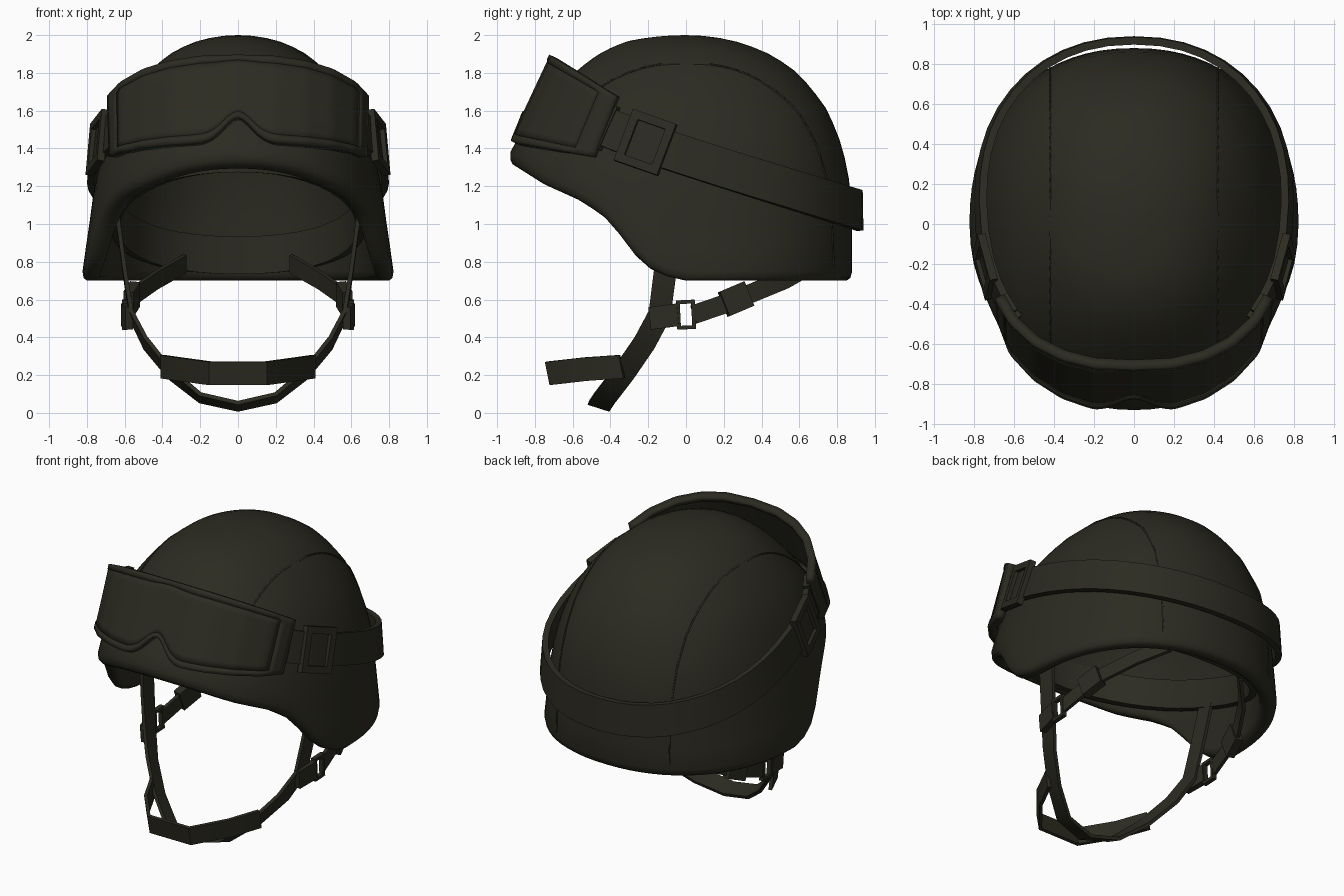
import bpy, bmesh, math
from mathutils import Vector as V

if "Cube" in bpy.data.objects:
    bpy.data.objects.remove(bpy.data.objects["Cube"])

def material(name, col):
    m = bpy.data.materials.new(name)
    m.diffuse_color = (*col, 1)
    m.use_nodes = True
    m.node_tree.nodes["Principled BSDF"].inputs["Base Color"].default_value = m.diffuse_color
    return m

OLIVE = material("dark_olive", (0.025, 0.024, 0.0155))

def finish(name, bm, angle=40, recalc=True):
    if recalc:
        bmesh.ops.recalc_face_normals(bm, faces=bm.faces)
    me = bpy.data.meshes.new(name)
    bm.to_mesh(me)
    bm.free()
    ob = bpy.data.objects.new(name, me)
    bpy.context.collection.objects.link(ob)
    me.materials.append(OLIVE)
    bpy.ops.object.select_all(action='DESELECT')
    ob.select_set(True)
    bpy.context.view_layer.objects.active = ob
    bpy.ops.object.shade_smooth_by_angle(angle=math.radians(angle))
    return ob

def interp(rows, t):
    """Linear lookup: rows of (key, values...) with rising keys."""
    if t <= rows[0][0]:
        return rows[0][1:]
    for a, b in zip(rows, rows[1:]):
        if t <= b[0]:
            k = (t - a[0]) / (b[0] - a[0])
            return [p + (q - p) * k for p, q in zip(a[1:], b[1:])]
    return rows[-1][1:]

# Helmet outline: height -> half width, front reach, back reach
PROFILE = [(2, 0, 0, 0), (1.97, .21, .30, .25), (1.9, .36, .46, .44), (1.8, .475, .59, .59),
           (1.6, .625, .78, .75), (1.4, .71, .925, .83), (1.2, .76, .975, .87),
           (1, .787, .98, .88), (.7, .83, .98, .88)]
ROWS = [(math.sqrt(2 - z), *r) for z, *r in PROFILE]
# Lower rim height along y
RIM = [(-.94, 1.33), (-.75, 1.21), (-.55, 1.12), (-.42, 1.03), (-.33, .92),
       (-.25, .81), (-.15, .735), (0, .70), (.9, .70)]
P = 2 / 2.2

def shell(th, z, off=0.0):
    rx, yf, yb = [max(0, r + off) for r in interp(ROWS, math.sqrt(max(0, 2 - z)))]
    c, s = math.cos(th), math.sin(th)
    return V((math.copysign(abs(c) ** P, c) * rx,
              math.copysign(abs(s) ** P, s) * (yb if s > 0 else yf), z))

def rim_point(th, lift, off):
    z = 1.0
    for _ in range(12):
        z = 0.5 * (z + interp(RIM, shell(th, z, off).y)[0])
    return shell(th, z + lift, off)

# Helmet shell: outer skin, rounded lip and inner skin in one loft
N, L = 72, 18
bm = bmesh.new()
rings = []
for i in range(N):
    th = 2 * math.pi * i / N
    col = []
    w = math.sqrt(2 - rim_point(th, .05, 0).z)
    for k in range(1, L + 1):
        col.append(shell(th, 2 - (w * k / L) ** 2))
    for lift, off in ((.015, -.01), (0, -.03), (0, -.07), (.02, -.095)):
        col.append(rim_point(th, lift, off))
    z0 = col[-1].z + .03
    for k in range(9):
        z = z0 + (1.99 - z0) * math.sin(k / 8 * math.pi / 2)
        p = shell(th, z, -.1)
        col.append(V((p.x, p.y, min(z, 1.93))))
    rings.append([bm.verts.new(p) for p in col])
top = bm.verts.new((0, 0, 2))
inner = bm.verts.new((0, 0, 1.93))
for i in range(N):
    a, b = rings[i], rings[(i + 1) % N]
    bm.faces.new((top, a[0], b[0]))
    for j in range(len(a) - 1):
        bm.faces.new((a[j], a[j + 1], b[j + 1], b[j]))
    bm.faces.new((inner, b[-1], a[-1]))
finish("helmet_shell", bm, 60)

def ribbon(name, pts, wdirs, width, thick, closed=False):
    """Flat strap along pts; wdirs give the direction of its width."""
    bm = bmesh.new()
    n, secs = len(pts), []
    pts = [V(p) for p in pts]
    for i, p in enumerate(pts):
        a = pts[(i - 1) % n] if closed or i else p
        b = pts[(i + 1) % n] if closed or i < n - 1 else p
        w = V(wdirs[i] if isinstance(wdirs, list) else wdirs).normalized()
        nrm = (b - a).cross(w).normalized()
        secs.append([bm.verts.new(p + w * width / 2 * sw + nrm * thick / 2 * st)
                     for sw, st in ((-1, -1), (1, -1), (1, 1), (-1, 1))])
    for i in range(n if closed else n - 1):
        a, b = secs[i], secs[(i + 1) % n]
        for k in range(4):
            bm.faces.new((a[k], a[(k + 1) % 4], b[(k + 1) % 4], b[k]))
    if not closed:
        bm.faces.new(secs[0])
        bm.faces.new(secs[-1])
    return finish(name, bm)

def frame(name, c, u, v, w, h, bar, t):
    """Open rectangular buckle made of four bars."""
    bm = bmesh.new()
    c, u, v = V(c), V(u).normalized(), V(v).normalized()
    nrm = u.cross(v).normalized()
    v = nrm.cross(u)
    loops = []
    for dw, dt in ((0, -1), (0, 1), (bar, 1), (bar, -1)):
        loops.append([bm.verts.new(c + u * su * (w / 2 - dw) + v * sv * (h / 2 - dw) + nrm * dt * t / 2)
                      for su, sv in ((-1, -1), (1, -1), (1, 1), (-1, 1))])
    for a, b in zip(loops, loops[1:] + loops[:1]):
        for k in range(4):
            bm.faces.new((a[k], a[(k + 1) % 4], b[(k + 1) % 4], b[k]))
    return finish(name, bm, 30)

# Inner headband, tilted up toward the front
ths = [2 * math.pi * i / 40 for i in range(40)]
ribbon("inner_headband", [shell(t, 1.09 - .29 * shell(t, 1).y, -.125) for t in ths],
       (0, 0, 1), .2, .045, True)

# Goggle strap around the back of the helmet
def strap_at(t, off):
    z = 1.36 - .335 * shell(t, 1.25).y
    up = shell(t, z + .1) - shell(t, z - .1)
    return shell(t, z, off), V((up.x * .45, up.y * .45, up.z))
ths = [math.radians(-32 + 244 * i / 32) for i in range(33)]
data = [strap_at(t, .042) for t in ths]
ribbon("goggle_strap", [d[0] for d in data], [d[1] for d in data], .215, .038)

# Strap sliders and clips on both sides
for s, side in ((1, "right"), (-1, "left")):
    for part, deg, w, h, off, bar in (("strap_slider", -11, .25, .29, .06, .045),
                                      ("strap_clip", -28, .1, .25, .045, .03)):
        t = math.radians(deg)
        p, up = strap_at(t, off)
        along = strap_at(t + .1, off)[0] - strap_at(t - .1, off)[0]
        m = V((s, 1, 1))
        frame(f"{part}_{side}", p * m, along * m, up * m, w, h, bar, .04)

# Goggles: curved sheet between a top and a bottom edge
TOP = [(0, 0, -.72), (.25, .2, -.71), (.45, .36, -.67), (.65, .5, -.6), (.85, .62, -.49), (1, .69, -.37)]
BOT = [(0, 0, -.935), (.25, .2, -.925), (.45, .36, -.87), (.65, .5, -.78), (.85, .62, -.65), (1, .68, -.49)]

def goggle(u, v):
    sg = -1 if u < 0 else 1
    x, y = interp(TOP, abs(u))
    a = V((x * sg, y, 1.895 - (y + .72) * .62))
    x, y = interp(BOT, abs(u))
    b = V((x * sg, y, 1.435 - (y + .93) * .18))
    k = .29 * math.exp(-(x / .105) ** 2)
    b = b.lerp(a, k)
    return b.lerp(a, v)

def goggle_part(name, keep, thick, offset):
    nu, nv = 60, 12
    bm = bmesh.new()
    g = [[bm.verts.new(goggle(2 * i / nu - 1, j / nv)) for j in range(nv + 1)] for i in range(nu + 1)]
    for i in range(nu):
        for j in range(nv):
            border = i < 3 or i >= nu - 3 or j < 1 or j >= nv - 1
            if border == keep:
                bm.faces.new((g[i][j], g[i + 1][j], g[i + 1][j + 1], g[i][j + 1]))
    bmesh.ops.delete(bm, geom=[v for v in bm.verts if not v.link_faces], context='VERTS')
    ob = finish(name, bm, 40, False)
    md = ob.modifiers.new("thickness", 'SOLIDIFY')
    md.thickness, md.offset = thick, offset
    return ob

goggle_part("goggle_frame", True, .05, -.8)
goggle_part("goggle_lens", False, .015, -1)

# Chin strap: one loop under the jaw, plus the front chin band
half = [(.64, -.07, 1.05), (.6, -.11, .75), (.565, -.14, .52), (.49, -.22, .37),
        (.36, -.33, .21), (.2, -.43, .08)]
wd = [(0, 1, -.1), (0, 1, -.2), (0, 1, -.4), (0, 1, -.6), (0, 1, -.5), (0, 1, -.35)]
ribbon("chin_strap", half + [(0, -.46, .035)] + [(-x, y, z) for x, y, z in reversed(half)],
       wd + [(0, 1, -.32)] + wd[::-1], .12, .022)
half = [(.40, -.34, .245), (.31, -.53, .232), (.15, -.725, .21)]
ribbon("chin_band", half + [(-x, y, z) for x, y, z in reversed(half)], (0, -.2, 1), .125, .022)

# Rear chin straps with buckles and pads
for s, side in ((1, "right"), (-1, "left")):
    ribbon(f"strap_link_{side}", [(s * .575, -.19, .5), (s * .6, -.04, .52)], (0, -.1, 1), .12, .04)
    frame(f"chin_buckle_{side}", (s * .6, 0, .52), (0, 1, .05), (0, -.08, 1), .1, .155, .02, .03)
    ribbon(f"rear_strap_{side}", [(s * .6, .04, .52), (s * .575, .2, .575), (s * .53, .35, .635),
                                  (s * .43, .52, .705), (s * .28, .67, .79)], (0, -.35, 1), .1, .022)
    ribbon(f"strap_pad_{side}", [(s * .58, .2, .575), (s * .545, .33, .63)], (0, -.4, 1), .14, .055)

# Stitched seams of the cover
def seam(name, pts):
    cu = bpy.data.curves.new(name, 'CURVE')
    cu.dimensions, cu.bevel_depth, cu.bevel_resolution = '3D', .006, 0
    sp = cu.splines.new('POLY')
    sp.points.add(len(pts) - 1)
    for q, p in zip(sp.points, pts):
        q.co = (*p, 1)
    cu.materials.append(OLIVE)
    bpy.context.collection.objects.link(bpy.data.objects.new(name, cu))

def seam_angle(z):
    rx = interp(ROWS, math.sqrt(2 - z))[0]
    return math.acos(min(1, .42 / rx) ** (1 / P))
for s, side in ((1, "right"), (-1, "left")):
    zs = [1.4 + .445 * math.sin(i / 14 * math.pi / 2) for i in range(15)]
    front = [shell(-seam_angle(z), z) for z in zs]
    back = [shell(seam_angle(z), z) for z in reversed(zs)]
    low = [shell(seam_angle(z), z) for z in (1.25, 1.1, .95, .78)]
    seam(f"cover_seam_{side}", [V((s * p.x, p.y, p.z)) for p in front + back + low])
